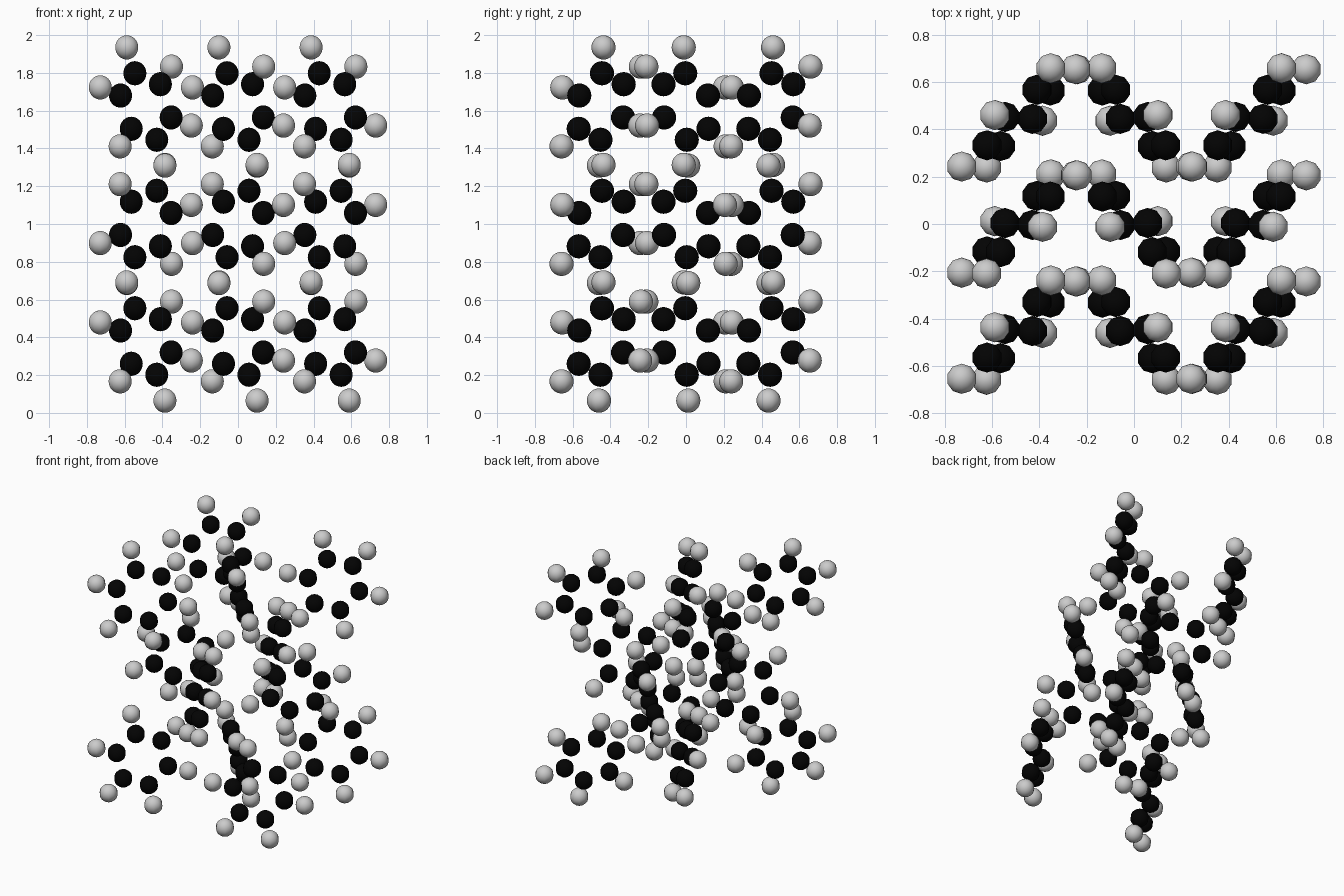
import bpy, bmesh
from mathutils import Vector

if "Cube" in bpy.data.objects:
    bpy.data.objects.remove(bpy.data.objects["Cube"])

RADIUS = 0.064
CELL = Vector((0.488, 0.449, 0.622))   # half-cell spacing between ring centres

# half of one six-sided molecule; the other half is its point mirror
CARBON = [(-0.058, 0.004, 0.176), (-0.134, -0.116, 0.058), (0.077, 0.119, 0.118)]
HYDROGEN = [(-0.101, 0.012, 0.313), (-0.241, -0.206, 0.101), (0.136, 0.210, 0.211)]


def sphere_mesh(name, color=None):
    bm = bmesh.new()
    bmesh.ops.create_uvsphere(bm, u_segments=10, v_segments=16, radius=RADIUS)
    for f in bm.faces:
        f.smooth = True
    me = bpy.data.meshes.new(name)
    bm.to_mesh(me)
    bm.free()
    if color:
        mat = bpy.data.materials.new(name + "_color")
        mat.diffuse_color = color
        mat.use_nodes = True
        mat.node_tree.nodes["Principled BSDF"].inputs["Base Color"].default_value = mat.diffuse_color
        me.materials.append(mat)
    return me


def add_atoms(name, mesh, offsets, centre, flip):
    for off in offsets:
        for s in (1, -1):
            ob = bpy.data.objects.new(name, mesh)
            ob.location = centre + s * Vector(off) * flip
            bpy.context.collection.objects.link(ob)


carbon = sphere_mesh("carbon", (0.001, 0.001, 0.001, 1))
hydrogen = sphere_mesh("hydrogen")

# face-centred lattice: molecules on the corners and six face centres,
# with two opposite corners left empty
EMPTY = {(1, -1, 1), (-1, 1, -1)}
for i in (-1, 0, 1):
    for j in (-1, 0, 1):
        for k in (-1, 0, 1):
            if (i + j + k) % 2 == 0 or (i, j, k) in EMPTY:
                continue
            # each site type has the molecule mirrored along one axis
            if i and j and k:
                flip = Vector((1, 1, 1))
            elif k:
                flip = Vector((1, -1, 1))
            elif j:
                flip = Vector((-1, 1, 1))
            else:
                flip = Vector((1, 1, -1))
            centre = Vector((i, j, k)) * CELL + Vector((0, 0, 1))
            add_atoms("carbon_atom", carbon, CARBON, centre, flip)
            add_atoms("hydrogen_atom", hydrogen, HYDROGEN, centre, flip)
